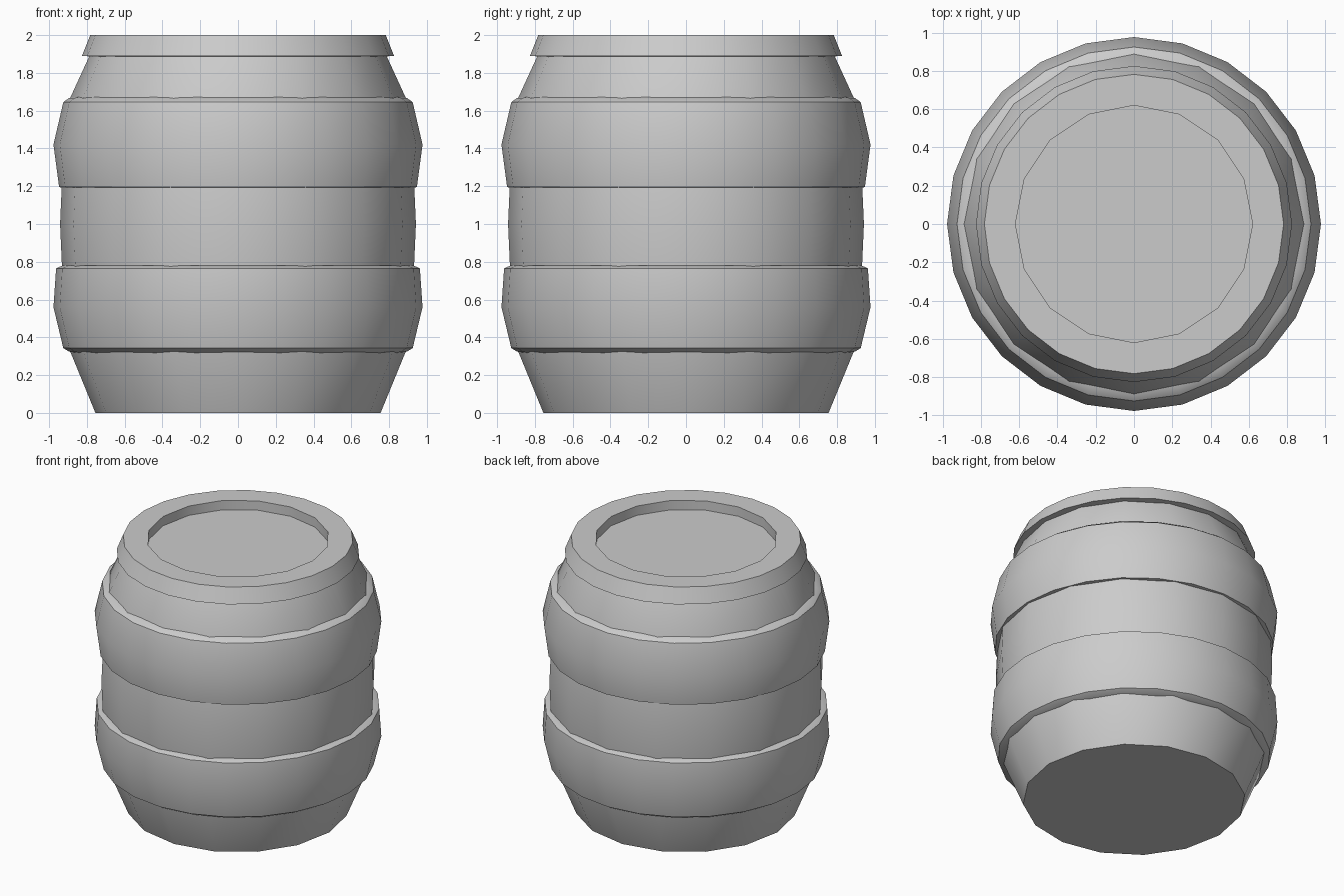
import bpy, bmesh
from math import sin, cos, tau, radians

if "Cube" in bpy.data.objects:
    bpy.data.objects.remove(bpy.data.objects["Cube"])


def ring(bm, radius, z, sides):
    return [bm.verts.new((radius * cos(tau * i / sides), radius * sin(tau * i / sides), z))
            for i in range(sides)]


def lathe(bm, profile, sides):
    """Skin a (radius, z) profile; return its first and last rings."""
    rings = [ring(bm, r, z, sides) for r, z in profile]
    for a, b in zip(rings, rings[1:]):
        for i in range(sides):
            j = (i + 1) % sides
            bm.faces.new((a[i], a[j], b[j], b[i]))
    return rings[0], rings[-1]


def loop_edges(bm, loop):
    return [bm.edges.get((loop[i - 1], loop[i])) for i in range(len(loop))]


def finish(bm, name):
    mesh = bpy.data.meshes.new(name)
    bm.to_mesh(mesh)
    bm.free()
    obj = bpy.data.objects.new(name, mesh)
    bpy.context.collection.objects.link(obj)
    bpy.ops.object.select_all(action='DESELECT')
    obj.select_set(True)
    bpy.context.view_layer.objects.active = obj
    bpy.ops.object.shade_smooth_by_angle(angle=radians(30))


# Wooden body: 16 sides, its cap forms the sunken lid
bm = bmesh.new()
bottom, top = lathe(bm, [(0.755, 0), (0.915, 0.39), (0.942, 1.0),
                         (0.915, 1.61), (0.768, 1.93)], 16)
bm.faces.new(bottom[::-1])
bm.faces.new(top)
finish(bm, "barrel_body")

# Two wide bulging hoops: 24 sides, ends tucked into the body
hoops = {
    "lower_hoop": [(0.86, 0.315), (0.895, 0.325), (0.925, 0.343), (0.977, 0.56),
                   (0.963, 0.765), (0.93, 0.78), (0.88, 0.78)],
    "upper_hoop": [(0.88, 1.19), (0.947, 1.195), (0.977, 1.42),
                   (0.925, 1.645), (0.893, 1.668), (0.85, 1.675)],
}
for name, profile in hoops.items():
    bm = bmesh.new()
    lathe(bm, profile, 24)
    finish(bm, name)

# Top rim: outer 24-sided hoop joined to the 16-sided opening
bm = bmesh.new()
_, outer = lathe(bm, [(0.75, 1.885), (0.826, 1.89), (0.782, 2.0)], 24)
inner, _ = lathe(bm, [(0.62, 2.0), (0.62, 1.93)], 16)
bmesh.ops.triangle_fill(bm, use_beauty=True, normal=(0, 0, 1),
                        edges=loop_edges(bm, outer) + loop_edges(bm, inner))
finish(bm, "top_rim")
